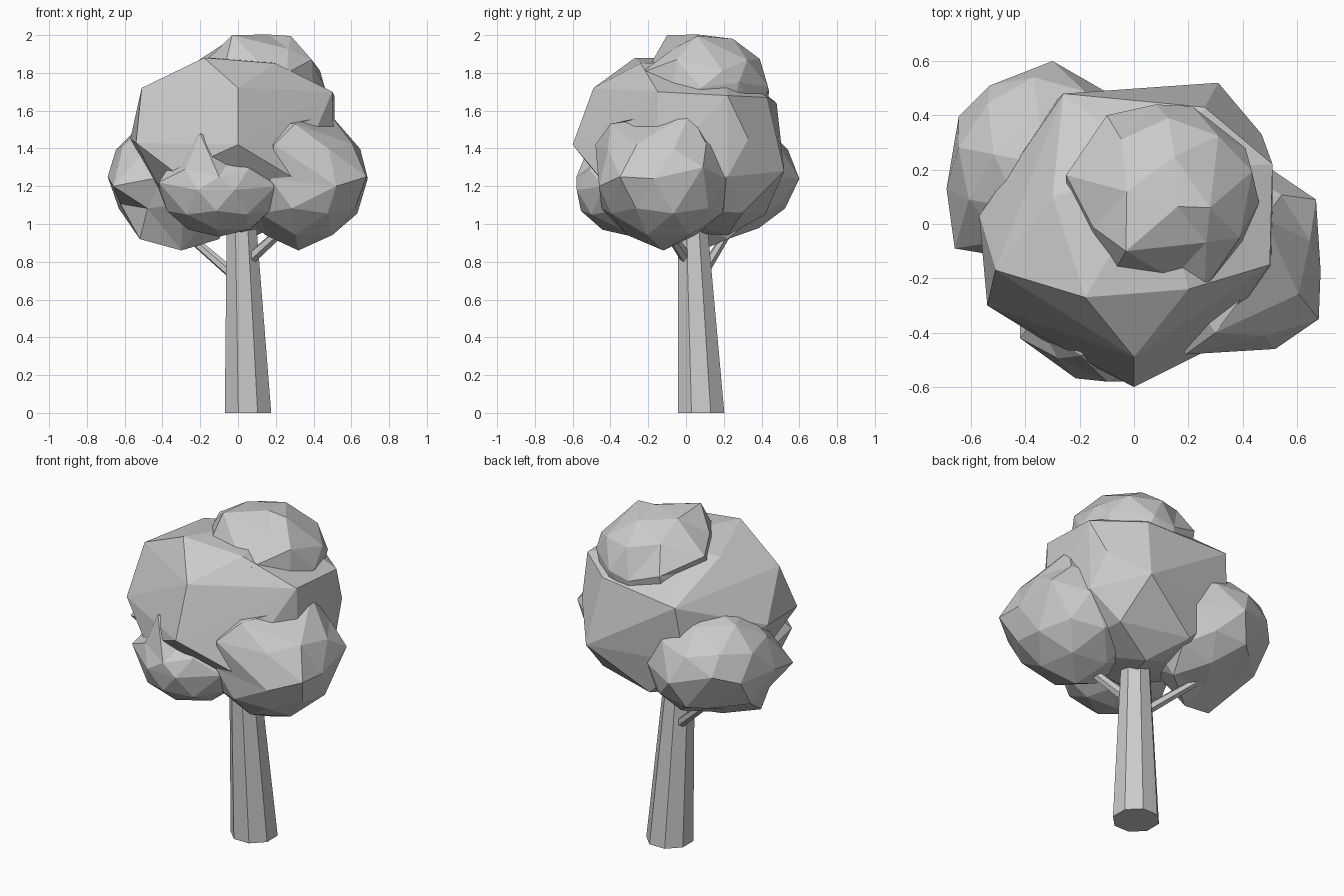
import bpy, bmesh, math
from mathutils import Vector, Matrix, Euler

cube = bpy.data.objects.get("Cube")
if cube:
    bpy.data.objects.remove(cube, do_unlink=True)

grey = bpy.data.materials.new("plain_grey")
grey.use_nodes = True
grey.diffuse_color = (0.6, 0.6, 0.6, 1)
grey.node_tree.nodes["Principled BSDF"].inputs["Base Color"].default_value = (0.6, 0.6, 0.6, 1)


def finish(bm, name):
    """Turn a bmesh into a flat shaded object."""
    bmesh.ops.recalc_face_normals(bm, faces=bm.faces)
    mesh = bpy.data.meshes.new(name)
    bm.to_mesh(mesh)
    bm.free()
    mesh.materials.append(grey)
    obj = bpy.data.objects.new(name, mesh)
    bpy.context.collection.objects.link(obj)
    return obj


def clump(name, center, radii, turn, corners=()):
    """Faceted leaf ball; the nearest vertex is pulled to each given corner."""
    bm = bmesh.new()
    shape = Matrix.LocRotScale(Vector(center), None, Vector(radii))
    spin = Euler([math.radians(a) for a in turn]).to_matrix().to_4x4()
    bmesh.ops.create_icosphere(bm, subdivisions=2, radius=1.03, matrix=shape @ spin)
    free = set(bm.verts)
    for corner in map(Vector, corners):
        vert = min(free, key=lambda v: (v.co - corner).length)
        vert.co = corner
        free.remove(vert)
    return finish(bm, name)


def limb(name, start, end, r_start, r_end, sides):
    """Tapered prism whose end rings stay level for the trunk, square for branches."""
    bm = bmesh.new()
    start, end = Vector(start), Vector(end)
    axis = end - start
    level = abs(axis.z) > 0.9 * axis.length
    basis = Matrix.Identity(3) if level else axis.to_track_quat('Z', 'Y').to_matrix()
    rings = []
    for point, r in ((start, r_start), (end, r_end)):
        ring = []
        for i in range(sides):
            a = math.tau * (i + 0.5) / sides
            ring.append(bm.verts.new(point + basis @ Vector((r * math.cos(a), r * math.sin(a), 0))))
        rings.append(ring)
        bm.faces.new(ring)
    for i in range(sides):
        j = (i + 1) % sides
        bm.faces.new((rings[0][i], rings[0][j], rings[1][j], rings[1][i]))
    return finish(bm, name)


# Leaning trunk and its thin branches
limb("trunk", (0.053, 0.08, 0), (0.015, 0.03, 1.1), 0.133, 0.08, 8)
limb("back_branch", (0, 0.07, 0.71), (-0.3, 0.23, 0.97), 0.03, 0.022, 6)
limb("side_branch", (0.07, 0.0, 0.82), (0.27, -0.12, 1.0), 0.032, 0.025, 6)

# Large angular crown, wrapped around its main corners
crown_corners = (
    (0, -.6, 1.42), (0, -.49, 1.72), (-.51, -.17, 1.72), (-.54, -.3, 1.43),
    (-.18, -.27, 1.88), (.2, -.24, 1.85), (.5, -.15, 1.7), (.51, .22, 1.68),
    (-.57, .03, 1.45), (-.26, .48, 1.64), (.26, .43, 1.67), (.31, .52, 1.28),
    (-.3, .44, 1.3), (.5, .22, 1.25), (.51, -.15, 1.3), (.3, -.45, 1.24),
    (-.33, -.43, 1.27), (.47, .33, 1.45), (-.3, .1, 1.82), (.1, .2, 1.87),
    (0, -.36, 1.12), (-.38, -.15, 1.12), (-.35, .2, 1.08), (-.05, .42, 1.05),
    (.35, .3, 1.06), (.36, -.2, 1.08), (0, -.1, .96), (.1, .22, .94),
)
bm = bmesh.new()
for corner in crown_corners:
    bm.verts.new(corner)
bmesh.ops.convex_hull(bm, input=bm.verts)
loose = [v for v in bm.verts if not v.link_faces]
bmesh.ops.delete(bm, geom=loose, context='VERTS')
finish(bm, "main_crown")

# Smaller clumps around the crown
clump("top_clump", (0.11, 0.11, 1.7), (0.35, 0.33, 0.3), (10, 5, 20),
      ((-.03, -.1, 2.0), (.28, .06, 1.995), (.26, -.24, 1.8), (.46, .08, 1.72),
       (.08, .44, 1.7), (-.25, .18, 1.84), (-.07, -.17, 1.84), (.41, .28, 1.75),
       (.39, -.05, 1.87), (-.1, .4, 1.76)))
clump("side_clump", (0.33, -0.12, 1.24), (0.35, 0.36, 0.34), (0, 0, 10),
      ((.68, -.35, 1.25), (.67, .09, 1.3), (.52, -.46, 1.2), (.19, -.48, 1.42),
       (.32, -.12, .86), (.48, .02, 1.59), (.3, -.4, 1.53), (.45, -.2, 1.57)))
clump("back_clump", (-0.33, 0.22, 1.25), (0.35, 0.35, 0.31), (0, 0, 25),
      ((-.3, .6, 1.24), (-.69, .13, 1.25), (-.66, -.09, 1.2), (-.53, .51, 1.3),
       (-.3, .08, .86), (-.52, .02, .92), (-.1, .22, .92), (-.05, .36, 1.04),
       (-.45, .45, 1.07), (-.45, .27, 1.0)))
clump("front_clump", (-0.1, -0.28, 1.18), (0.31, 0.3, 0.24), (0, 0, 15),
      ((-.2, -.485, 1.48), (-.42, -.42, 1.22), (-.1, -.58, 1.25), (.2, -.44, 1.2)))
